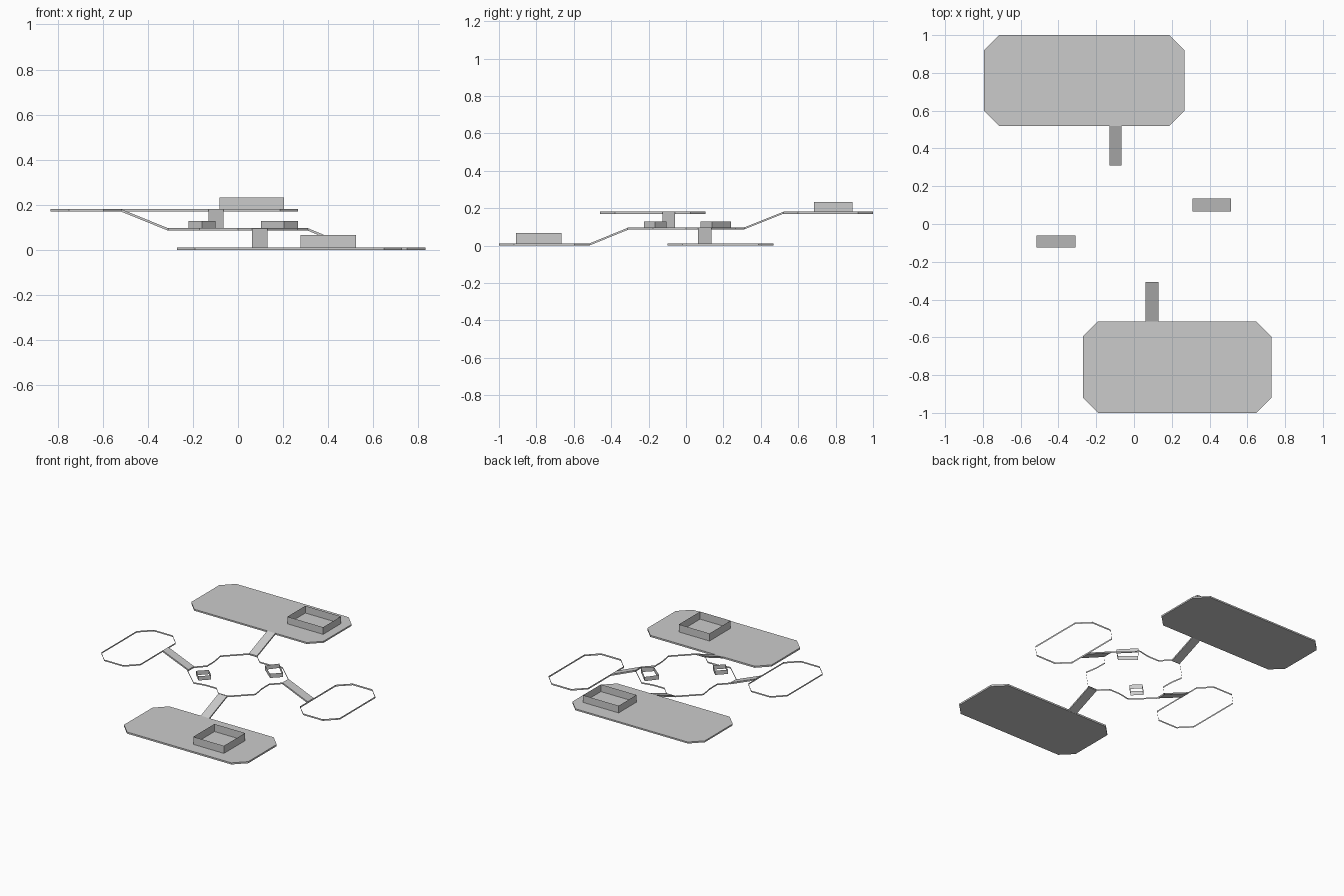
import bpy

if "Cube" in bpy.data.objects:
    bpy.data.objects.remove(bpy.data.objects["Cube"])

LOW, MID, HIGH = 0.012, 0.097, 0.181   # top heights of the three levels
T = 0.011                              # slab / rim thickness


def add_mesh(name, verts, faces):
    me = bpy.data.meshes.new(name)
    me.from_pydata(verts, [], faces)
    me.update()
    ob = bpy.data.objects.new(name, me)
    bpy.context.collection.objects.link(ob)
    return ob


def prism(name, outline, z0, z1, caps):
    """Vertical walls around a counter-clockwise outline, optionally capped."""
    n = len(outline)
    verts = [(x, y, z) for z in (z0, z1) for x, y in outline]
    faces = [(i, (i + 1) % n, (i + 1) % n + n, i + n) for i in range(n)]
    if caps:
        faces += [tuple(range(n, 2 * n)), tuple(reversed(range(n)))]
    return add_mesh(name, verts, faces)


def chamfered(x0, x1, y0, y1, c=0.08):
    return [(x0 + c, y0), (x1 - c, y0), (x1, y0 + c), (x1, y1 - c),
            (x1 - c, y1), (x0 + c, y1), (x0, y1 - c), (x0, y0 + c)]


def rect(x0, x1, y0, y1):
    return [(x0, y0), (x1, y0), (x1, y1), (x0, y1)]


def ramp(name, a, b, za, zb, steps=8):
    """Sloping slab between two edges, each given as a pair of xy points."""
    verts, faces = [], []
    for i in range(steps + 1):
        t = i / steps
        z = za + (zb - za) * t
        p, q = [[u[k] + (v[k] - u[k]) * t for k in (0, 1)] for u, v in zip(a, b)]
        verts += [(*p, z), (*q, z), (*q, z - T), (*p, z - T)]
    for i in range(steps):
        for k in range(4):
            m = (k + 1) % 4
            faces.append((4 * i + k, 4 * i + m, 4 * i + 4 + m, 4 * i + 4 + k))
    return add_mesh(name, verts, faces)


# Large solid platforms
prism("back_platform", chamfered(-0.795, 0.267, 0.52, 1.0), HIGH - T, HIGH, True)
prism("front_platform", chamfered(-0.27, 0.727, -1.0, -0.515), 0, LOW, True)

# Side platforms: open rims only
prism("left_platform_rim", chamfered(-0.83, -0.517, -0.46, 0.105), HIGH - T, HIGH, False)
prism("right_platform_rim", chamfered(0.513, 0.83, -0.10, 0.467), 0, LOW, False)

# Central rim: half outline repeated by a half turn
half = [(0.31, 0.065), (0.31, 0.135), (0.17, 0.265), (0.125, 0.255), (0.08, 0.248),
        (0.0, 0.248), (-0.065, 0.312), (-0.13, 0.312), (-0.265, 0.177), (-0.25, 0.09),
        (-0.248, 0.0)]
centre = half[:-1] + [(-0.248, 0.0)]
centre += [(-x, -y) for x, y in half]
prism("centre_rim", centre, MID - T, MID, False)

# Ramps linking the centre to each platform
ramp("back_ramp", [(-0.13, 0.31), (-0.065, 0.31)], [(-0.13, 0.52), (-0.065, 0.52)], MID, HIGH)
ramp("front_ramp", [(0.13, -0.307), (0.062, -0.307)], [(0.13, -0.515), (0.062, -0.515)], MID, LOW)
ramp("left_ramp", [(-0.31, -0.125), (-0.31, -0.06)], [(-0.517, -0.125), (-0.517, -0.06)], MID, HIGH)
ramp("right_ramp", [(0.31, 0.135), (0.31, 0.065)], [(0.513, 0.135), (0.513, 0.065)], MID, LOW)

# Open-topped block walls
prism("back_block", rect(-0.083, 0.203, 0.685, 0.89), HIGH, 0.233, False)
prism("front_block", rect(0.277, 0.523, -0.908, -0.665), LOW, 0.067, False)
prism("centre_block_right", [(0.203, 0.078), (0.265, 0.138), (0.163, 0.24), (0.102, 0.162)],
      MID, 0.128, False)
prism("centre_block_left", [(-0.16, -0.225), (-0.10, -0.165), (-0.16, -0.105), (-0.22, -0.165)],
      MID, 0.128, False)
